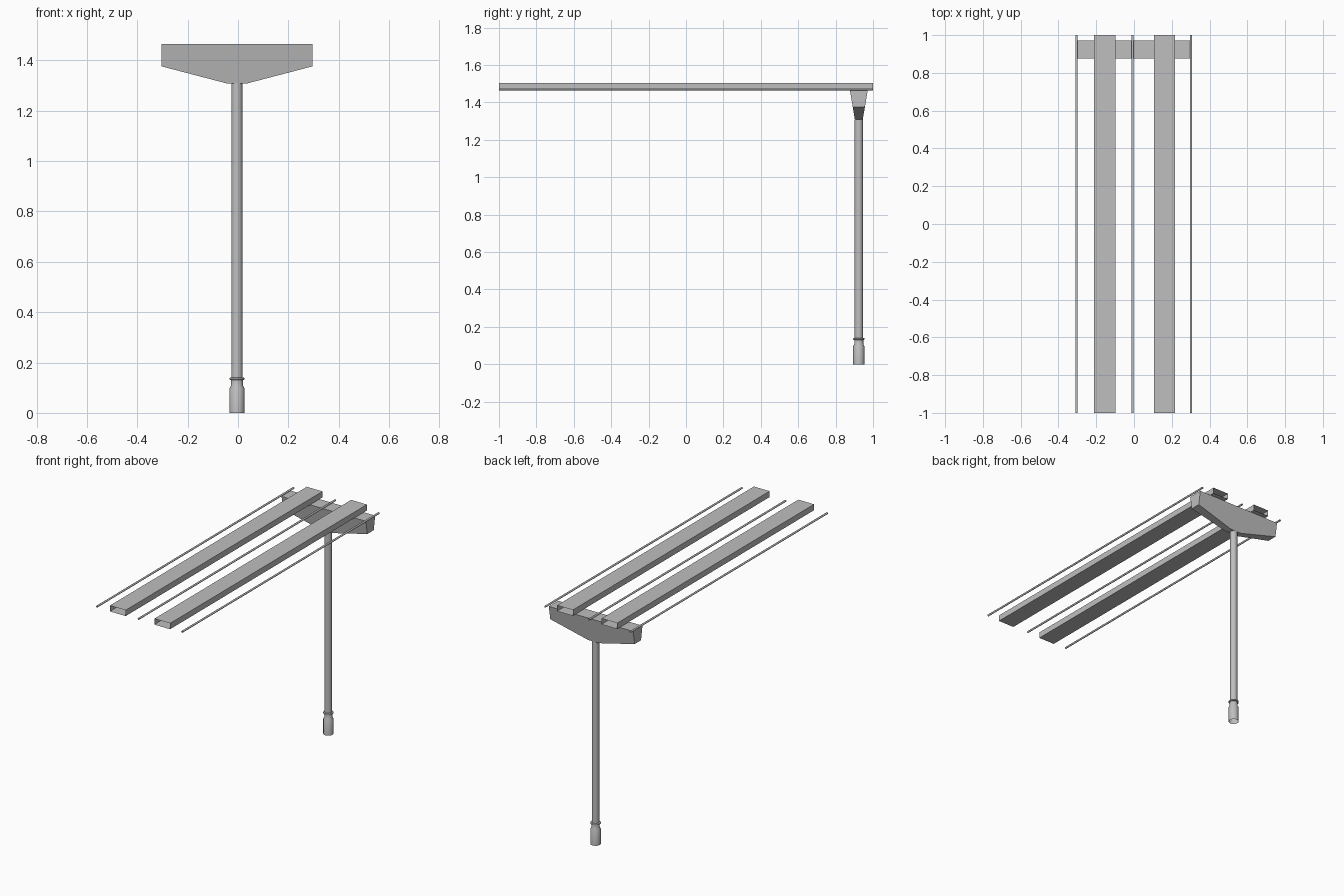
import bpy, bmesh, math

cube = bpy.data.objects.get("Cube")
if cube:
    bpy.data.objects.remove(cube)

grey = bpy.data.materials.new("concrete_grey")
grey.use_nodes = True
colour = (0.52, 0.52, 0.52, 1)
grey.diffuse_color = colour
grey.node_tree.nodes["Principled BSDF"].inputs["Base Color"].default_value = colour


def loft(name, rings, closed_ends=False, smooth=False):
    """Skin matching rings of points into a tube, optionally capped."""
    bm = bmesh.new()
    loops = [[bm.verts.new(p) for p in ring] for ring in rings]
    for a, b in zip(loops, loops[1:]):
        for i in range(len(a)):
            j = (i + 1) % len(a)
            bm.faces.new((a[i], a[j], b[j], b[i]))
    if closed_ends:
        bm.faces.new(loops[0][::-1])
        bm.faces.new(loops[-1])
    bmesh.ops.recalc_face_normals(bm, faces=bm.faces)
    mesh = bpy.data.meshes.new(name)
    bm.to_mesh(mesh)
    bm.free()
    mesh.materials.append(grey)
    obj = bpy.data.objects.new(name, mesh)
    bpy.context.collection.objects.link(obj)
    if smooth:
        bpy.ops.object.select_all(action='DESELECT')
        obj.select_set(True)
        bpy.context.view_layer.objects.active = obj
        bpy.ops.object.shade_smooth_by_angle(angle=math.radians(40))
    return obj


def circle(radius, sides):
    steps = [math.tau * i / sides for i in range(sides)]
    return [(radius * math.cos(t), radius * math.sin(t)) for t in steps]


PX, PY = -0.004, 0.924      # post axis
DECK = 1.464                # top of the crosshead

# Post with its stepped foot and collar ring, open underneath
profile = [(0.030, 0), (0.030, 0.097), (0.024, 0.108), (0.024, 0.130),
           (0.030, 0.132), (0.030, 0.139), (0.022, 0.141), (0.022, 1.31)]
loft("post", [[(PX + x, PY + y, z) for x, y in circle(r, 24)]
              for r, z in profile], smooth=True)

# Crosshead: hammerhead outline, narrowing in depth towards the bottom
outline = [(-0.30, DECK), (-0.30, 1.376), (-0.04, 1.308),
           (0.04, 1.308), (0.30, 1.376), (0.30, DECK)]


def half_depth(z):
    return 0.021 + (z - 1.308) / (DECK - 1.308) * 0.0265


loft("crosshead", [[(PX + x, PY + side * half_depth(z), z) for x, z in outline]
                   for side in (-1, 1)], closed_ends=True)

# Two hollow box beams, open at both ends
for name, x in (("right_beam", -0.155), ("left_beam", 0.161)):
    section = [(x - 0.056, DECK + 0.001), (x + 0.056, DECK + 0.001),
               (x + 0.056, 1.503), (x - 0.056, 1.503)]
    loft(name, [[(px, y, z) for px, z in section] for y in (-1, 1)])

# Three thin pipes beside and between the beams
for name, x in (("right_pipe", -0.304), ("middle_pipe", -0.008), ("left_pipe", 0.302)):
    loft(name, [[(x + a, y, DECK + 0.007 + b) for a, b in circle(0.006, 12)]
                for y in (-1, 1)], smooth=True)
